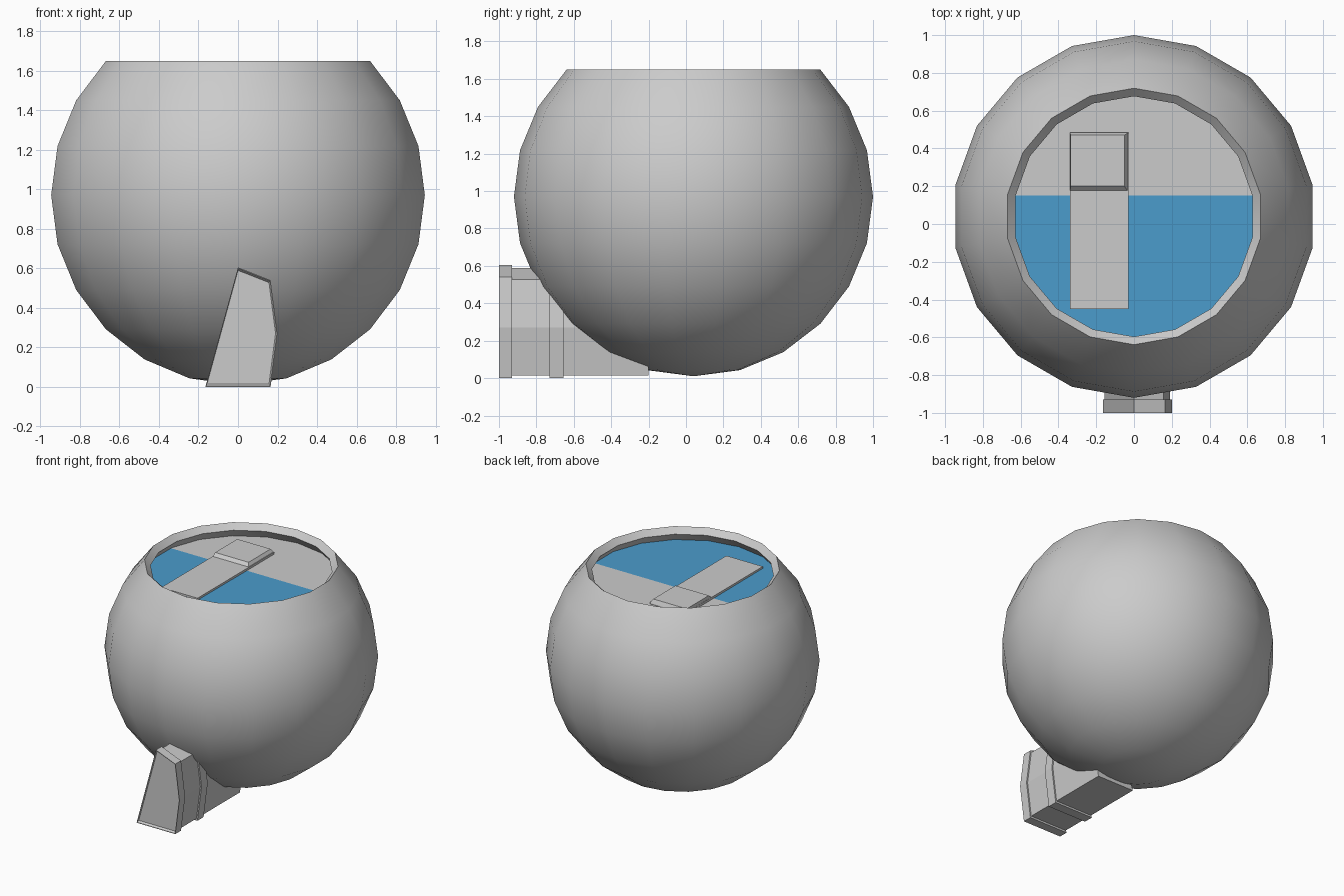
import bpy, bmesh
from math import sin, cos, radians, pi

if "Cube" in bpy.data.objects:
    bpy.data.objects.remove(bpy.data.objects["Cube"])

SIDES, CY, CZ, R, T = 18, 0.04, 0.97, 0.96, 0.06


def finish(name, bm, color=None, smooth=False, fix=True):
    if fix:
        bmesh.ops.recalc_face_normals(bm, faces=bm.faces)
    me = bpy.data.meshes.new(name)
    bm.to_mesh(me)
    bm.free()
    ob = bpy.data.objects.new(name, me)
    bpy.context.collection.objects.link(ob)
    if color:
        mat = bpy.data.materials.new(name)
        mat.diffuse_color = color
        mat.use_nodes = True
        mat.node_tree.nodes["Principled BSDF"].inputs["Base Color"].default_value = mat.diffuse_color
        me.materials.append(mat)
    if smooth:
        bpy.context.view_layer.objects.active = ob
        ob.select_set(True)
        bpy.ops.object.shade_smooth_by_angle(angle=radians(35))
        ob.select_set(False)
    return ob


def ring(bm, r, z, tilt=0.0):
    out = []
    for k in range(SIDES):
        a = pi / 2 + 2 * pi * k / SIDES
        x, y = r * cos(a), CY + r * sin(a)
        out.append(bm.verts.new((x, y, z + tilt * (y - 0.15))))
    return out


def bridge(bm, a, b):
    n = len(a)
    for i in range(n):
        j = (i + 1) % n
        bm.faces.new((a[i], a[j], b[j], b[i]))


def loft(name, sections):
    bm = bmesh.new()
    rings = [[bm.verts.new(p) for p in s] for s in sections]
    for a, b in zip(rings, rings[1:]):
        bridge(bm, a, b)
    bm.faces.new(rings[0])
    bm.faces.new(rings[-1])
    return finish(name, bm)


# bowl: hollow sphere shell cut open 45 degrees above the equator
bm = bmesh.new()
angles = [radians(-75 + 15 * i) for i in range(9)]
rows = [ring(bm, R * cos(a), CZ + R * sin(a)) for a in angles]
rows += [ring(bm, (R - T) * cos(a), CZ + (R - T) * sin(a)) for a in reversed(angles)]
for a, b in zip(rows, rows[1:]):
    bridge(bm, a, b)
for row, r in ((rows[0], R), (rows[-1], R - T)):
    pole = bm.verts.new((0, CY, CZ - r))
    for i in range(SIDES):
        bm.faces.new((row[i], row[(i + 1) % SIDES], pole))
finish("bowl_shell", bm, smooth=True)

# inner floor and the water surface, which dips just under it at the back
for name, tilt, col in (("inner_floor", 0.0, None),
                        ("water_surface", -0.004, (0.07, 0.33, 0.6, 1))):
    bm = bmesh.new()
    bm.faces.new(ring(bm, 0.70, 1.54, tilt))
    finish(name, bm, col, fix=False)


# tunnel: five-sided arch section with two collars
def arch(y, s=1.0):
    pts = [(-.165, 0), (.165, 0), (.2, .27), (.165, .54), (0, .605)]
    return [(x * s, y, 0.29 + (z - 0.29) * s) for x, z in pts]


loft("tunnel_body", [arch(-0.95, .95), arch(-0.2, .95)])
loft("tunnel_front_collar", [arch(-0.985, .95), arch(-1.0, .985), arch(-1.0), arch(-0.93)])
loft("tunnel_rear_collar", [arch(-0.73), arch(-0.655)])


# floating lounger: flat slab with a raised headrest
def rect(x0, x1, y0, y1, z):
    return [(x0, y0, z), (x1, y0, z), (x1, y1, z), (x0, y1, z)]


loft("lounger_slab", [rect(-.34, -.03, -.45, .48, 1.535), rect(-.34, -.03, -.45, .48, 1.557)])
loft("lounger_headrest", [rect(-.34, -.03, .17, .485, 1.55), rect(-.335, -.05, .20, .47, 1.58)])
